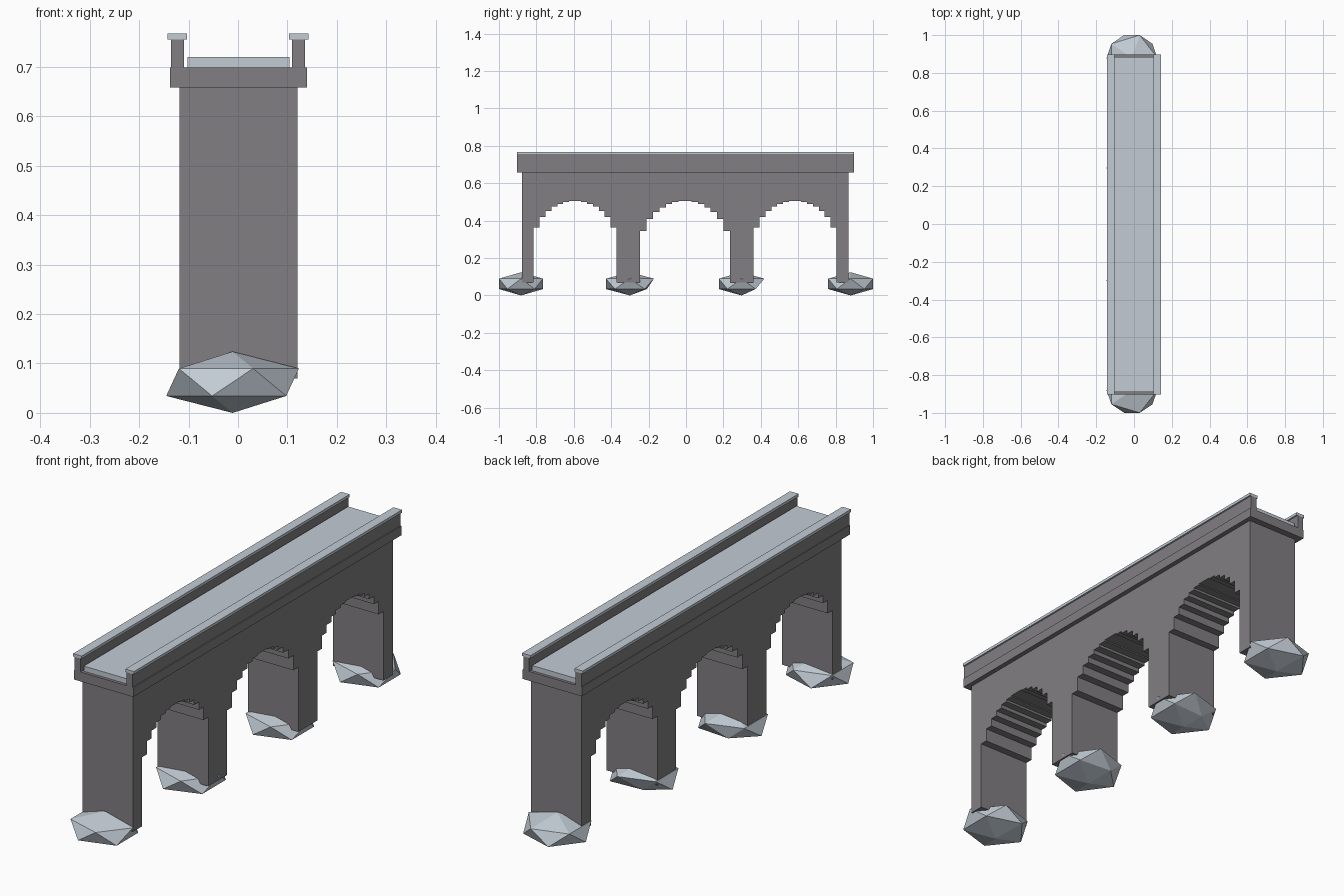
import bpy
import bmesh
import math

cube = bpy.data.objects.get("Cube")
if cube:
    bpy.data.objects.remove(cube, do_unlink=True)


def material(name, rgb):
    m = bpy.data.materials.new(name)
    m.use_nodes = True
    m.diffuse_color = (*rgb, 1)
    m.node_tree.nodes["Principled BSDF"].inputs["Base Color"].default_value = (*rgb, 1)
    return m


DARK = material("dark masonry", (0.22, 0.21, 0.22))
LIGHT = material("pale stone", (0.54, 0.60, 0.66))


def add_object(name, bm, mat):
    bmesh.ops.recalc_face_normals(bm, faces=bm.faces)
    mesh = bpy.data.meshes.new(name)
    bm.to_mesh(mesh)
    bm.free()
    mesh.materials.append(mat)
    obj = bpy.data.objects.new(name, mesh)
    bpy.context.collection.objects.link(obj)
    return obj


def box(name, x, y, z, mat):
    """Box from (low, high) ranges on each axis."""
    bm = bmesh.new()
    bmesh.ops.create_cube(bm, size=1)
    for v in bm.verts:
        v.co = [(r[0] + r[1]) / 2 + c * (r[1] - r[0]) for c, r in zip(v.co, (x, y, z))]
    return add_object(name, bm, mat)


# Arched wall: one side profile with stepped arches, extruded across the width
BASE, TOP, STEPS = 0.07, 0.66, 14
ARCHES = [(-0.593, 0.222, 0.28), (-0.005, 0.24, 0.25), (0.583, 0.222, 0.28)]
CROWN = 0.505
profile = [(-0.877, TOP), (-0.877, BASE)]
for centre, half, spring in ARCHES:
    profile.append((centre - half, BASE))
    for i in range(STEPS):
        u0, u1 = 2 * i / STEPS - 1, 2 * (i + 1) / STEPS - 1
        z = spring + (CROWN - spring) * math.sqrt(1 - ((u0 + u1) / 2) ** 2)
        profile += [(centre + half * u0, z), (centre + half * u1, z)]
    profile.append((centre + half, BASE))
profile += [(0.869, BASE), (0.869, TOP)]

bm = bmesh.new()
side = bm.faces.new([bm.verts.new((-0.118, y, z)) for y, z in profile])
wall = bmesh.ops.extrude_face_region(bm, geom=[side])
moved = [g for g in wall["geom"] if isinstance(g, bmesh.types.BMVert)]
bmesh.ops.translate(bm, verts=moved, vec=(0.238, 0, 0))
add_object("arched_wall", bm, DARK)

# Cornice and road deck
LENGTH = (-0.903, 0.897)
box("cornice", (-0.138, 0.14), LENGTH, (0.658, 0.698), DARK)
box("road_deck", (-0.102, 0.104), (-0.89, 0.885), (0.698, 0.72), LIGHT)

# Parapets with pale coping on both sides
for side_name, s in (("right", -1), ("left", 1)):
    inner, outer = sorted((s * 0.109, s * 0.136))
    box(side_name + "_parapet", (inner, outer), LENGTH, (0.698, 0.755), DARK)
    inner, outer = sorted((s * 0.103, s * 0.143))
    box(side_name + "_coping", (inner, outer), LENGTH, (0.755, 0.767), LIGHT)

# Faceted boulders at the pier feet: y centre, y radius, pull-in of one low corner
BOULDERS = [(-0.882, 0.138, 1), (-0.30, 0.151, 0.71), (0.297, 0.143, 0.55), (0.88, 0.141, 1)]
for n, (y, radius, pull) in enumerate(BOULDERS, 1):
    bm = bmesh.new()
    bmesh.ops.create_icosphere(bm, subdivisions=1, radius=1)
    for v in bm.verts:
        if v.co.z < 0 and v.co.x < 0 and v.co.y > 0.5:
            v.co.y *= pull
        v.co = (v.co.x * 0.15 - 0.011, v.co.y * radius + y, v.co.z * 0.062 + 0.063)
    low = min(v.co.z for v in bm.verts)
    bmesh.ops.translate(bm, verts=bm.verts, vec=(0, 0, -low))
    add_object("boulder_%d" % n, bm, LIGHT)
